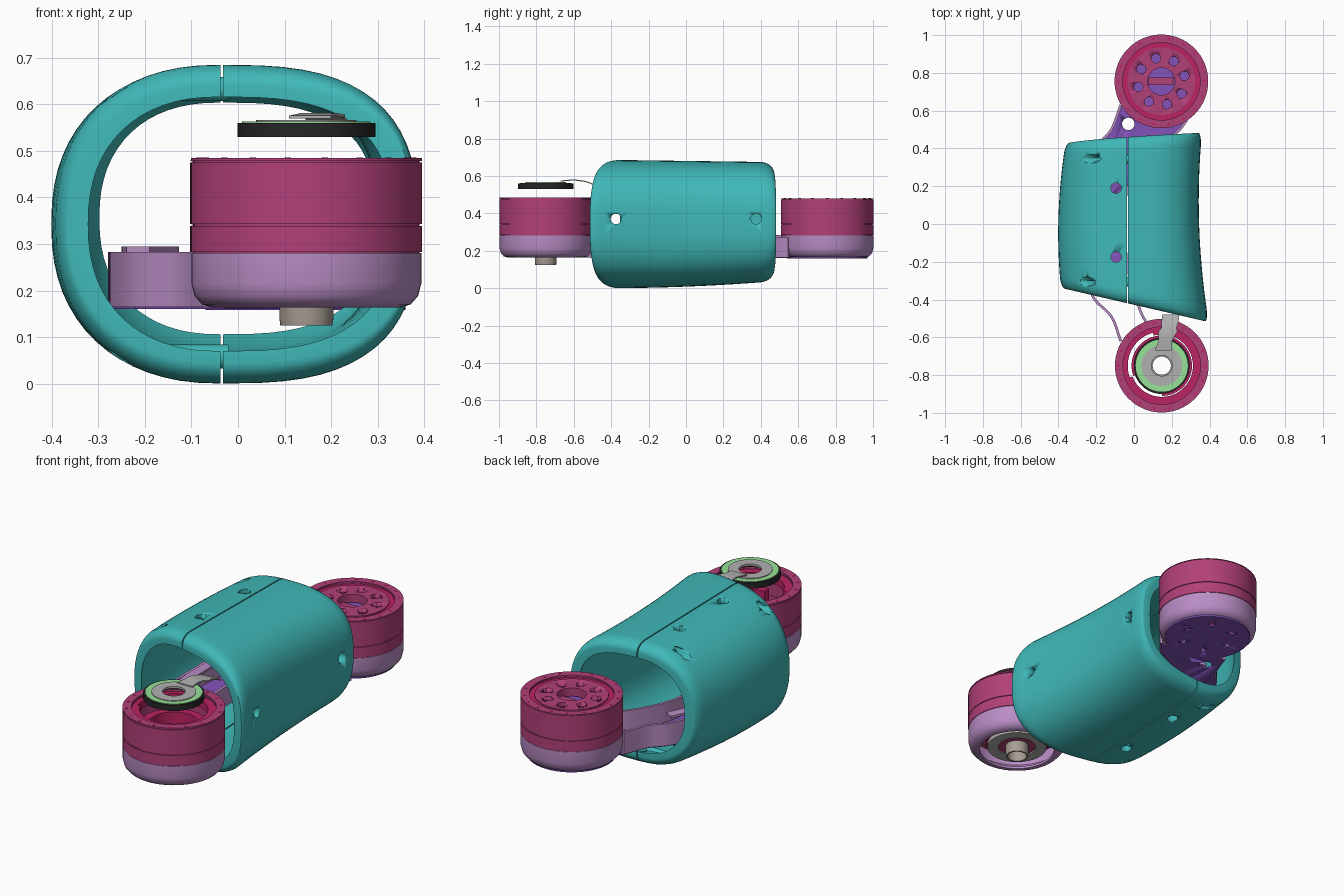
import bpy, bmesh, math
from mathutils import Vector, Matrix

if "Cube" in bpy.data.objects:
    bpy.data.objects.remove(bpy.data.objects["Cube"])

def mat(name, rgb):
    m = bpy.data.materials.new(name)
    m.diffuse_color = [(c / 255) ** 2.2 for c in rgb] + [1]
    m.use_nodes = True
    m.node_tree.nodes["Principled BSDF"].inputs["Base Color"].default_value = m.diffuse_color
    return m

TEAL, MAROON = mat("teal", (66, 182, 182)), mat("maroon", (176, 66, 120))
RED, LAV = mat("red", (186, 40, 98)), mat("lavender", (184, 140, 196))
PURPLE, BLACK = mat("purple", (130, 84, 186)), mat("black", (42, 42, 42))
GREEN, BEIGE = mat("green", (150, 225, 150)), mat("beige", (165, 155, 145))
GREY = mat("grey", (175, 175, 175))

def finish(name, bm, m, loc=(0, 0, 0), angle=35):
    bmesh.ops.recalc_face_normals(bm, faces=bm.faces)
    me = bpy.data.meshes.new(name)
    bm.to_mesh(me); bm.free()
    ob = bpy.data.objects.new(name, me)
    bpy.context.collection.objects.link(ob)
    ob.location = loc
    if m: me.materials.append(m)
    bpy.ops.object.select_all(action='DESELECT')
    ob.select_set(True)
    bpy.context.view_layer.objects.active = ob
    bpy.ops.object.shade_smooth_by_angle(angle=math.radians(angle))
    return ob

def sweep(rings, closed):
    """Bridge equal closed loops of points; cap the ends unless closed."""
    bm = bmesh.new()
    vs = [[bm.verts.new(p) for p in r] for r in rings]
    n = len(vs[0])
    for i in range(len(vs) if closed else len(vs) - 1):
        a, b = vs[i], vs[(i + 1) % len(vs)]
        for k in range(n):
            bm.faces.new((a[k], a[(k + 1) % n], b[(k + 1) % n], b[k]))
    if not closed:
        bm.faces.new(vs[0]); bm.faces.new(vs[-1])
    return bm

def lathe(name, prof, m, loc, a0=0, a1=360, seg=64):
    """Turn a closed (radius, z) profile about a vertical axis."""
    full = a1 - a0 >= 360
    cnt = seg if full else seg + 1
    rings = []
    for i in range(cnt):
        a = math.radians(a0 + (a1 - a0) * i / seg)
        rings.append([(r * math.cos(a), r * math.sin(a), z) for r, z in prof])
    return finish(name, sweep(rings, full), m, loc)

def ring(name, r0, r1, z0, z1, m, loc, a0=0, a1=360):
    return lathe(name, [(r0, z0), (r1, z0), (r1, z1), (r0, z1)], m, loc, a0, a1)

def add_cyl(bm, r, p, q):
    p, q = Vector(p), Vector(q)
    d = q - p
    mx = Matrix.Translation((p + q) / 2) @ d.to_track_quat('Z', 'Y').to_matrix().to_4x4()
    bmesh.ops.create_cone(bm, cap_ends=True, segments=24, radius1=r, radius2=r, depth=d.length, matrix=mx)

def rods(name, items, m):
    bm = bmesh.new()
    for r, p, q in items: add_cyl(bm, r, p, q)
    return finish(name, bm, m)

def cut(ob, items):
    c = rods("cutter", items, None)
    c.hide_render = True
    mod = ob.modifiers.new("holes", 'BOOLEAN')
    mod.operation, mod.solver, mod.object = 'DIFFERENCE', 'EXACT', c
    bpy.context.view_layer.objects.active = ob
    bpy.ops.object.modifier_apply(modifier=mod.name)
    bpy.data.objects.remove(c)

def smooth(pts, n=8):
    """Catmull-Rom curve through the points."""
    P = [Vector(p) for p in pts]
    P = [2 * P[0] - P[1]] + P + [2 * P[-1] - P[-2]]
    out = []
    for i in range(1, len(P) - 2):
        a, b, c, d = P[i - 1:i + 3]
        for k in range(n):
            t = k / n
            out.append(0.5 * (2 * b + (c - a) * t + (2 * a - 5 * b + 4 * c - d) * t * t + (3 * b - a - 3 * c + d) * t ** 3))
    return out + [P[-2]]

def wall(name, pts, th, z0, z1, m):
    P = smooth(pts)
    rings = []
    for i, p in enumerate(P):
        t = (P[min(i + 1, len(P) - 1)] - P[max(i - 1, 0)]).normalized()
        o = Vector((-t.y, t.x)) * th / 2
        a, b = p + o, p - o
        rings.append([(a.x, a.y, z0), (b.x, b.y, z0), (b.x, b.y, z1), (a.x, a.y, z1)])
    return finish(name, sweep(rings, False), m)

def slab(name, poly, z0, z1, m):
    return finish(name, sweep([[(p[0], p[1], z) for p in poly] for z in (z0, z1)], False), m)

# --- shell: two halves of a bowed, tapered tube with rounded rims ---
def lerp3(a, b, c, t):   # quadratic through t = 0, .5, 1
    return a * (2 * t - 1) * (t - 1) + b * 4 * t * (1 - t) + c * t * (2 * t - 1)

def shell_half(name, sgn):
    N = 7
    cor = [(0.075 * (1 - math.sin(k / N * math.pi / 2)), 1 - math.cos(k / N * math.pi / 2)) for k in range(N, -1, -1)]
    mids = [0.16 + 0.068 * k for k in range(11)]
    # entries: (t along tube, z inset, x inset)
    out = [(t, .045 * q, .02 * q) for t, q in cor] + [(t, 0, 0) for t in mids]
    out += [(1 - t, .045 * q, .02 * q) for t, q in reversed(cor)]
    inn = [(1, .07, .065), (.97, .06, .055), (.9, .045, .045)] + [(t, .045, .045) for t in reversed(mids)]
    inn += [(.1, .045, .045), (.03, .06, .055), (0, .07, .065)]
    rings = []
    for i in range(33):
        a = -math.pi / 2 + math.pi * i / 32
        e = 2 / (2.8 if sgn > 0 else 2.3)
        cx = max(0, math.cos(a)) ** e if 0 < i < 32 else 0
        cz = math.copysign(abs(math.sin(a)) ** e, math.sin(a))
        loop = []
        for t, iz, ix in out + inn:
            w = lerp3(.43, .38, .395, t) if sgn > 0 else lerp3(.352, .365, .328, t)
            x = -.035 + sgn * (.003 + (w - .003 - ix) * cx)
            top, bot = .686 - .012 * t, .036 * t * t
            z = (top + bot) / 2 + ((top - bot) / 2 - iz) * cz
            s = max(0, (x + .4) / .8)
            yf, yb = -.335 - .185 * s, .41 + .075 * math.sqrt(s)
            loop.append((x, yf + (yb - yf) * t, z))
        rings.append(loop)
    return finish(name, sweep(rings, False), TEAL)

left, right = shell_half("shell_left", -1), shell_half("shell_right", 1)
SCREWS = [(y, z) for y in (.345, -.305) for z in (.633, .058)]
cut(left, [(.028, (-.095, y, -.1), (-.095, y, .8)) for y in (.19, -.175)]
    + [(.024, (-.6, y, z), (-.14, y, z)) for y, z in SCREWS])
cut(right, [(.028, (.2, y, .37), (.6, y, .37)) for y in (.375, -.375)])
rods("screw_bosses", [(.026, (-.15, y, z), (-.02, y, z)) for y, z in SCREWS], TEAL)

# --- link arm inside the shell ---
outer = [(-.07, -.62), (-.12, -.49), (-.22, -.38), (-.265, -.2), (-.27, 0), (-.265, .2), (-.2, .4), (-.12, .5), (-.07, .63)]
inner = [(.07, -.53), (.03, -.45), (-.03, -.25), (-.05, 0), (-.03, .2), (.08, .4), (.22, .48), (.28, .55)]
wall("arm_outer_wall", outer, .014, .165, .283, LAV)
wall("arm_inner_wall", inner, .014, .165, .27, LAV)
wall("arm_top_flange", [(-.215, -.25), (-.225, 0), (-.215, .2), (-.15, .36)], .05, .283, .295, LAV)
plate = slab("arm_floor", smooth(outer[2:]) + smooth(inner[2:])[::-1], .16, .168, PURPLE)
cut(plate, [(.033, (-.03, .53, .1), (-.03, .53, .2))]
    + [(.02, (-.15, y, .1), (-.15, y, .2)) for y in (-.15, .1, .3)])

# --- actuators ---
F, R = (.147, -.75, 0), (.145, .755, 0)
for tag, c, r_in in (("front", F, .19), ("rear", R, .15)):
    lathe(tag + "_cup", [(r_in, .163), (.2, .163), (.224, .17), (.24, .188), (.247, .215), (.247, .281),
                         (.235, .281), (.235, .21), (.215, .185), (r_in, .175)], LAV, c)
    ring(tag + "_lower_housing", .205, .248, .283, .339, MAROON, c)
    ring(tag + "_upper_housing", .205, .248, .343, .475, MAROON, c)
    ring(tag + "_seam_core", .207, .243, .27, .48, MAROON, c)
    ring(tag + "_top_ring", .205, .248, .478, .485 if tag == "front" else .48, MAROON, c)
    z = .486 if tag == "front" else .481
    rods(tag + "_rim_screws", [(.007, (c[0] + .23 * math.cos(a), c[1] + .23 * math.sin(a), .46),
         (c[0] + .23 * math.cos(a), c[1] + .23 * math.sin(a), z)) for a in [i * math.pi / 9 for i in range(18)]], RED)

# rear actuator: red ring, drilled output disc, purple floor and base
ring("rear_red_ring", .178, .206, .3, .468, RED, R)
disc = ring("rear_output_disc", .072, .179, .43, .474, MAROON, R)
cut(disc, [(.024, (R[0] + .125 * math.cos(a), R[1] + .125 * math.sin(a), .4),
            (R[0] + .125 * math.cos(a), R[1] + .125 * math.sin(a), .5)) for a in [(i + .3) * math.pi / 4 for i in range(8)]])
ring("rear_disc_floor", .008, .2, .4, .425, PURPLE, R)
slab("rear_hub_bar", [(R[0] + sx * .068, R[1] + sy * .02) for sx, sy in ((-1, -1), (1, -1), (1, 1), (-1, 1))], .425, .44, MAROON)
base = ring("rear_base", .008, .215, .158, .168, PURPLE, R)
cut(base, [(.014, (R[0] + .13 * math.cos(a), R[1] + .13 * math.sin(a), .1),
            (R[0] + .13 * math.cos(a), R[1] + .13 * math.sin(a), .2)) for a in [i * math.pi / 3 for i in range(6)]])

# front actuator: open rings, hollow shaft, sensor stack and cable
ring("front_red_lip", .165, .206, .43, .47, RED, F, -160, 105)
ring("front_red_tab", .18, .206, .43, .47, RED, F, 105, 200)
ring("front_stator", .12, .16, .2, .4, RED, F, -90, 200)
ring("front_bearing", .095, .15, .178, .2, GREY, F)
ring("front_hub", .055, .1, .185, .3, MAROON, F)
lathe("front_shaft", [(.048, .125), (.056, .125), (.058, .14), (.058, .32), (.048, .32)], BEIGE, F)
ring("sensor_black_ring", .1, .148, .53, .56, BLACK, F)
ring("sensor_green_ring", .092, .138, .552, .563, GREEN, F)
ring("sensor_grey_ring", .055, .108, .556, .567, GREY, F)

# cable strip running from the sensor into the shell
strip = [(.155, -.67, .57, .045), (.165, -.62, .574, .036), (.17, -.6, .576, .04), (.18, -.57, .572, .05),
         (.185, -.55, .57, .04), (.19, -.52, .562, .045), (.195, -.48, .545, .045)]
finish("sensor_cable", sweep([[(x - w, y, z), (x + w, y, z), (x + w, y, z + .006), (x - w, y, z + .006)]
                              for x, y, z, w in strip], False), GREY)
